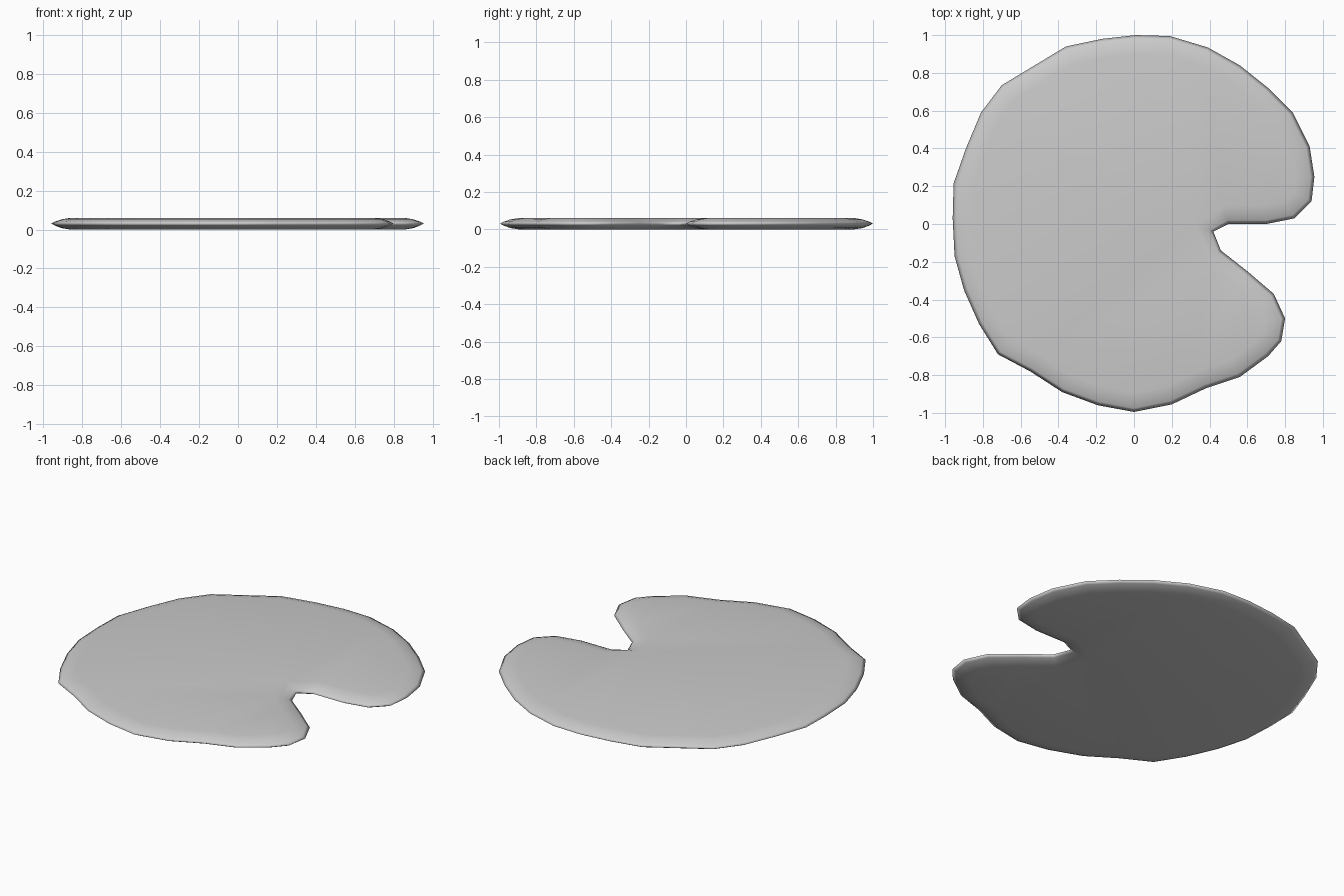
import bpy, bmesh
from mathutils import Vector

if "Cube" in bpy.data.objects:
    bpy.data.objects.remove(bpy.data.objects["Cube"])

# Rim outline, counter-clockwise from the notch
outline = [Vector(p) for p in (
    (.42, -.04), (.50, 0), (.70, 0), (.85, .03), (.94, .12), (.955, .25),
    (.93, .41), (.84, .59), (.71, .72), (.56, .84), (.39, .935), (.19, .995),
    (.01, 1), (-.17, .98), (-.36, .94), (-.70, .735), (-.81, .59), (-.89, .40),
    (-.955, .215), (-.96, .03), (-.95, -.17), (-.90, -.35), (-.82, -.53),
    (-.72, -.69), (-.55, -.78), (-.38, -.89), (-.19, -.96), (0, -.995),
    (.20, -.955), (.38, -.87), (.56, -.81), (.71, -.70), (.78, -.62),
    (.80, -.50), (.74, -.37), (.60, -.25), (.46, -.14))]
n = len(outline)


def inset(dist):
    pts = []
    for i, p in enumerate(outline):
        a = (p - outline[i - 1]).normalized()
        b = (outline[(i + 1) % n] - p).normalized()
        t = (a + b).normalized()
        pts.append(p + Vector((-t.y, t.x)) * dist)
    return pts


# Thin leaf with a tapered rim: cross-section rings as (inset, height)
bm = bmesh.new()
profile = [(.10, 0), (.055, .007), (.02, .02), (0, .031),
           (.02, .041), (.055, .053), (.10, .06)]
rings = [[bm.verts.new((p.x, p.y, z)) for p in inset(d)] for d, z in profile]
for lo, hi in zip(rings, rings[1:]):
    for i in range(n):
        j = (i + 1) % n
        bm.faces.new((lo[i], lo[j], hi[j], hi[i]))

# Flat top and underside
caps = [bm.faces.new(rings[-1]), bm.faces.new(rings[0][::-1])]
bmesh.ops.triangulate(bm, faces=caps)
for f in bm.faces:
    f.smooth = True

mesh = bpy.data.meshes.new("lily_pad")
bm.to_mesh(mesh)
bm.free()
pad = bpy.data.objects.new("lily_pad", mesh)
bpy.context.collection.objects.link(pad)
